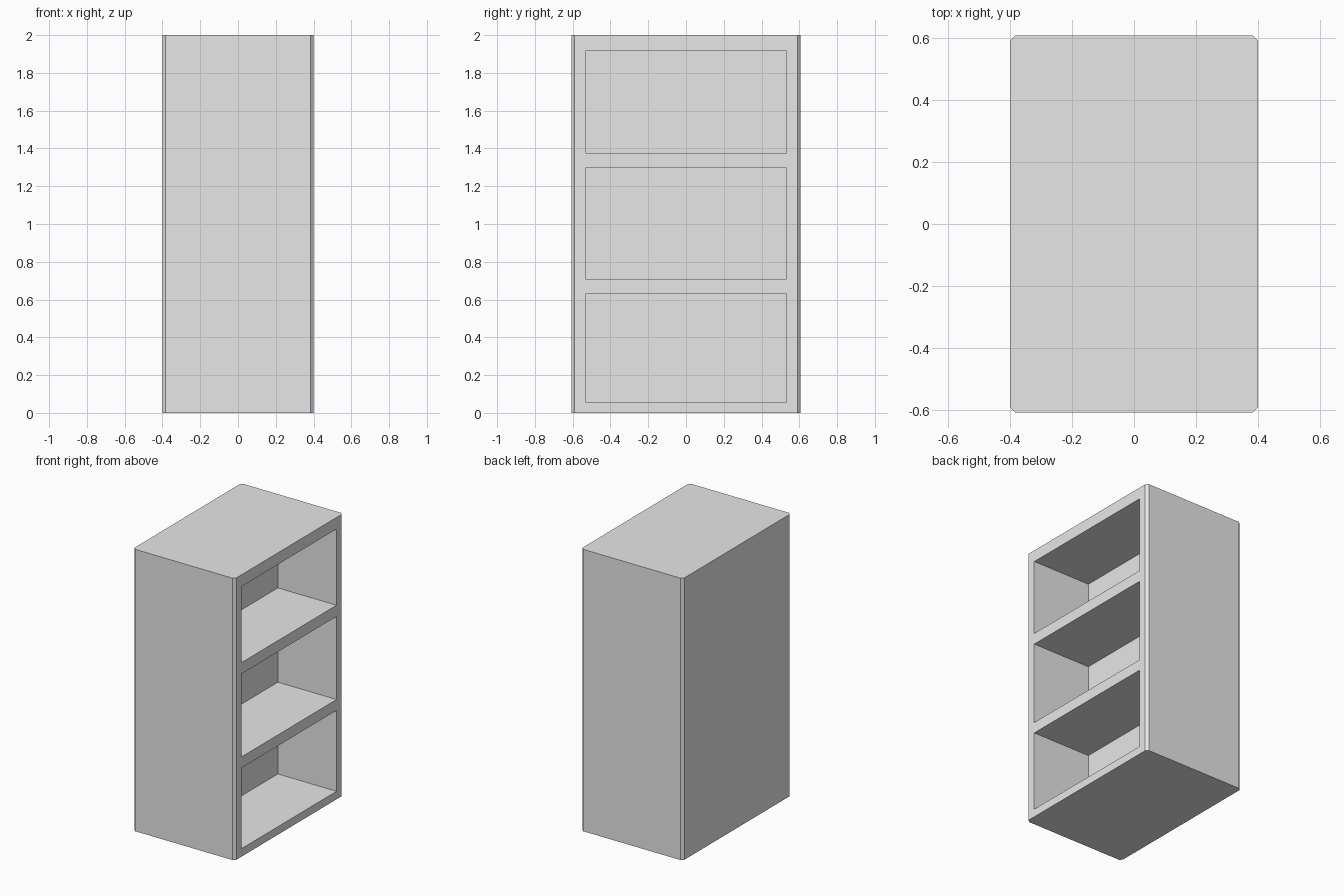
import bpy
import bmesh

if "Cube" in bpy.data.objects:
    bpy.data.objects.remove(bpy.data.objects["Cube"])

HALF_X, HALF_Y, HEIGHT = 0.4, 0.607, 2.0
CHAMFER = 0.017
BAY_HALF_Y, BAY_BACK_X = 0.533, -0.06
BAYS = {"lower": (0.057, 0.63), "middle": (0.708, 1.297), "upper": (1.377, 1.917)}

grey = bpy.data.materials.new("grey")
grey.use_nodes = True
grey.diffuse_color = (0.8, 0.8, 0.8, 1)
grey.node_tree.nodes["Principled BSDF"].inputs["Base Color"].default_value = grey.diffuse_color


def box(name, low, high, chamfer=0):
    """Box between two corners, with optional chamfered upright edges."""
    bm = bmesh.new()
    bmesh.ops.create_cube(bm, size=1)
    for v in bm.verts:
        v.co = [a + (c + 0.5) * (b - a) for a, b, c in zip(low, high, v.co)]
    if chamfer:
        upright = [e for e in bm.edges
                   if abs(e.verts[0].co.z - e.verts[1].co.z) > 0.1]
        bmesh.ops.bevel(bm, geom=upright, offset=chamfer, segments=1, affect='EDGES')
    mesh = bpy.data.meshes.new(name)
    bm.to_mesh(mesh)
    bm.free()
    mesh.materials.append(grey)
    obj = bpy.data.objects.new(name, mesh)
    bpy.context.collection.objects.link(obj)
    return obj


# Solid cabinet body with chamfered corners
cabinet = box("shelf_cabinet", (-HALF_X, -HALF_Y, 0), (HALF_X, HALF_Y, HEIGHT), CHAMFER)

# Three open bays hollowed out of the +x side
bpy.context.view_layer.objects.active = cabinet
for name, (bottom, top) in BAYS.items():
    cutter = box(name + "_bay_cutter", (BAY_BACK_X, -BAY_HALF_Y, bottom),
                 (HALF_X + 0.1, BAY_HALF_Y, top))
    cutter.hide_render = True
    cut = cabinet.modifiers.new(name + "_bay", 'BOOLEAN')
    cut.operation = 'DIFFERENCE'
    cut.solver = 'EXACT'
    cut.object = cutter
    bpy.ops.object.modifier_apply(modifier=cut.name)
    bpy.data.objects.remove(cutter)
